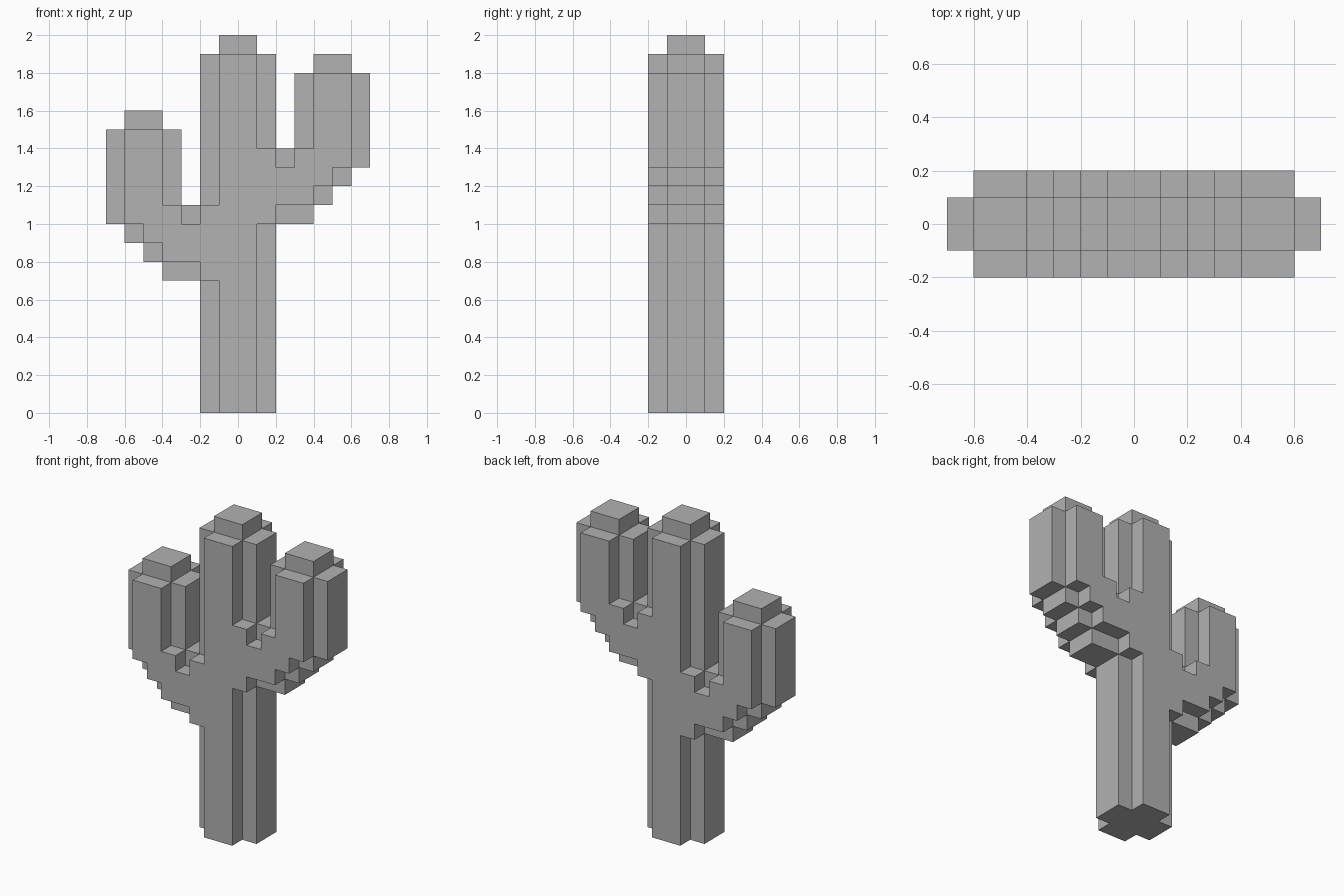
import bpy, bmesh
from mathutils import Vector

cube = bpy.data.objects.get("Cube")
if cube:
    bpy.data.objects.remove(cube, do_unlink=True)

UNIT = 0.1   # edge of one block

grey = bpy.data.materials.new("plain_grey")
grey.use_nodes = True
GREY = (0.445, 0.445, 0.445, 1)
grey.diffuse_color = GREY
grey.node_tree.nodes["Principled BSDF"].inputs["Base Color"].default_value = GREY


def blocks(x0, x1, depth, z0, z1):
    """Block coordinates of a box centred in y, depth blocks to each side."""
    return {(x, y, z) for x in range(x0, x1)
            for y in range(-depth, depth) for z in range(z0, z1)}


def place_arm(cells, side, drop):
    """Mirror the arm to a side and lower it."""
    return {(x if side > 0 else -1 - x, y, z - drop) for x, y, z in cells}


def build(name, cells, filled):
    """Make one mesh from the exposed block sides, merged into flat faces."""
    bm = bmesh.new()
    for cell in cells:
        centre = Vector(cell) + Vector((0.5, 0.5, 0.5))
        for axis in range(3):
            for sign in (-1, 1):
                near = list(cell)
                near[axis] += sign
                if tuple(near) in filled:
                    continue
                n, u, v = Vector(), Vector(), Vector()
                n[axis] = sign / 2
                u[(axis + 1) % 3] = 0.5
                v[(axis + 2) % 3] = sign / 2
                ring = (-u - v, u - v, u + v, v - u)
                bm.faces.new([bm.verts.new((centre + n + c) * UNIT) for c in ring])
    bmesh.ops.remove_doubles(bm, verts=bm.verts, dist=UNIT / 100)
    bmesh.ops.dissolve_limit(bm, angle_limit=0.01, verts=bm.verts, edges=bm.edges)
    mesh = bpy.data.meshes.new(name)
    bm.to_mesh(mesh)
    bm.free()
    mesh.materials.append(grey)
    bpy.context.collection.objects.link(bpy.data.objects.new(name, mesh))


# Trunk: plus-shaped column, cap and the shoulders where the arms join
trunk = (blocks(-2, 2, 1, 0, 19) | blocks(-1, 1, 2, 0, 19)
         | blocks(-1, 1, 1, 19, 20)
         | blocks(1, 2, 2, 10, 14) | blocks(-2, -1, 2, 7, 11))

# Arm: stepped elbow and upright, as thin core columns and deep ribs
arm = set()
for x, low, high in ((2, 10, 14), (3, 10, 18), (4, 11, 19), (5, 12, 19), (6, 13, 18)):
    arm |= blocks(x, x + 1, 1, low, high)
for x, low, high in ((2, 11, 13), (3, 11, 14), (4, 12, 18), (5, 13, 18)):
    arm |= blocks(x, x + 1, 2, low, high)

parts = {"trunk": trunk,
         "left_arm": place_arm(arm, 1, 0),
         "right_arm": place_arm(arm, -1, 3)}
everything = set().union(*parts.values())
for part_name, part_cells in parts.items():
    build(part_name, part_cells, everything)
